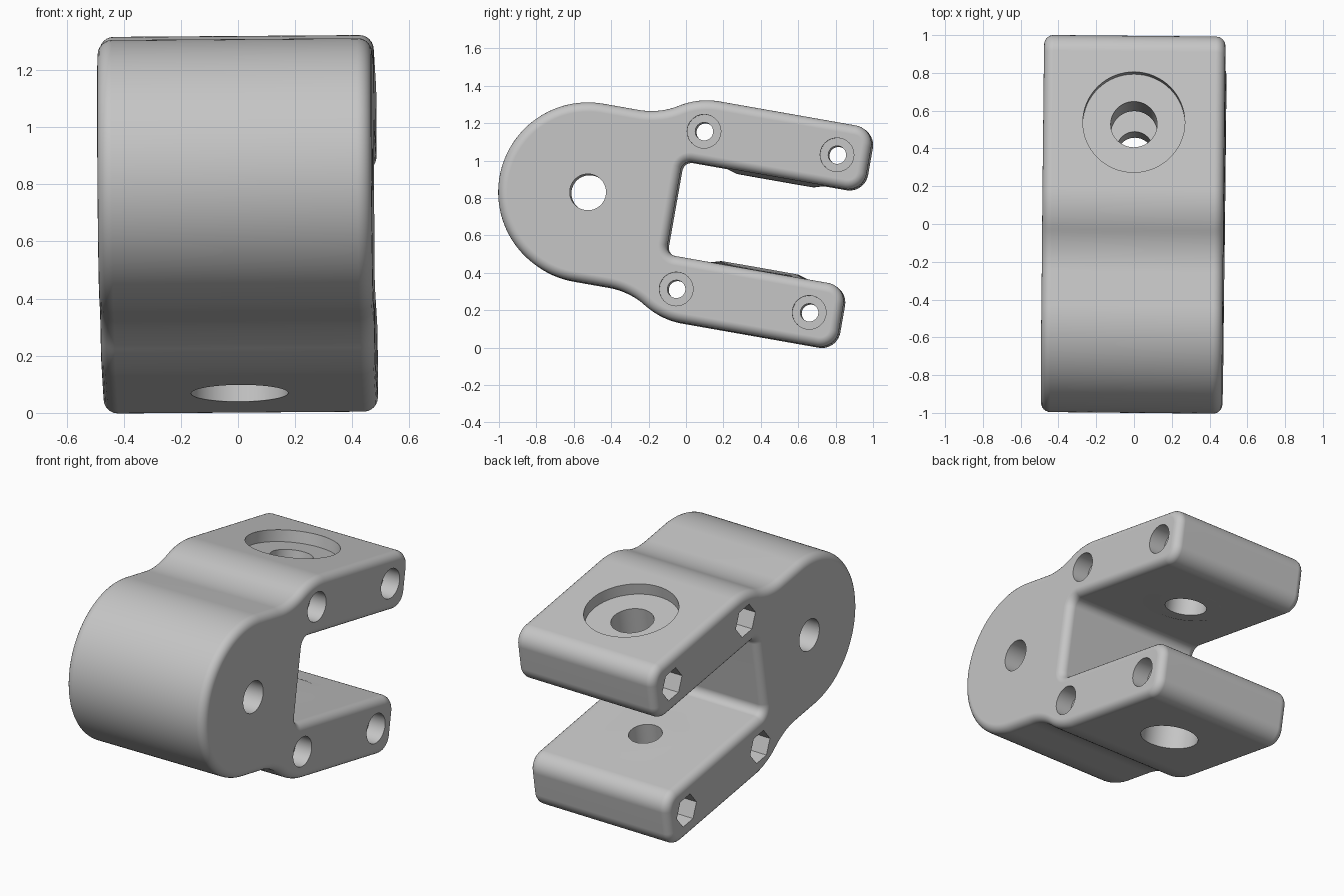
import bpy, bmesh, math
from mathutils import Matrix, Vector

if "Cube" in bpy.data.objects:
    bpy.data.objects.remove(bpy.data.objects["Cube"], do_unlink=True)

HALF_W = 0.48      # half the width along x
ARM_OUT = 0.6      # outer face of each arm
ARM_IN = 0.255     # inner face of each arm
ARM_END = 1.45     # tip of the arms
SLOT_END = 0.468   # bottom of the slot
PIVOT_R = 0.48     # rounded pivot end
BORE_Y = 0.97      # axis of the big bores
EDGE_R = 0.05

grey = bpy.data.materials.new("plain grey")
grey.use_nodes = True
colour = (0.56, 0.56, 0.56, 1)
grey.diffuse_color = colour
grey.node_tree.nodes["Principled BSDF"].inputs["Base Color"].default_value = colour


def make_object(name, bm):
    bmesh.ops.recalc_face_normals(bm, faces=bm.faces)
    mesh = bpy.data.meshes.new(name)
    bm.to_mesh(mesh)
    bm.free()
    mesh.materials.append(grey)
    ob = bpy.data.objects.new(name, mesh)
    bpy.context.collection.objects.link(ob)
    return ob


def arc(cy, cz, r, start, end, steps):
    angles = [math.radians(start + (end - start) * i / steps) for i in range(steps + 1)]
    return [(cy + r * math.cos(a), cz + r * math.sin(a)) for a in angles]


def s_curve(y0, z0, y1, z1, steps=12):
    """Two equal tangent arcs joining two parallel edges."""
    dy, dz = y1 - y0, z1 - z0
    r = (dy * dy + dz * dz) / (4 * dz)
    turn = math.degrees(2 * math.atan2(dz, dy))
    first = arc(y0, z0 + r, r, -90, -90 + turn, steps)
    second = arc(y1, z1 - r, r, 90 + turn, 90, steps)
    return first + second[1:]


def clevis_profile():
    """Upper half from the pivot end to the slot, then mirrored."""
    c, f = 0.1, 0.05
    half = arc(0, 0, PIVOT_R, 180, 90, 32)
    half += s_curve(0.19, PIVOT_R, 0.61, ARM_OUT)
    half += arc(ARM_END - c, ARM_OUT - c, c, 90, 0, 10)
    half += arc(ARM_END - c, ARM_IN + c, c, 0, -90, 10)
    half += arc(SLOT_END + f, ARM_IN - f, f, 90, 180, 8)
    return half + [(y, -z) for y, z in reversed(half[1:])]


def clevis_body():
    bm = bmesh.new()
    ring = [bm.verts.new((-HALF_W, y, z)) for y, z in clevis_profile()]
    cap = bm.faces.new(ring)
    out = bmesh.ops.extrude_face_region(bm, geom=[cap], use_keep_orig=True)
    moved = [g for g in out["geom"] if isinstance(g, bmesh.types.BMVert)]
    bmesh.ops.translate(bm, verts=moved, vec=(2 * HALF_W, 0, 0))
    bmesh.ops.recalc_face_normals(bm, faces=bm.faces)
    rims = [e for e in bm.edges if abs(e.verts[0].co.x - e.verts[1].co.x) < 0.001]
    bmesh.ops.bevel(bm, geom=rims, offset=EDGE_R, offset_type='OFFSET',
                    segments=6, profile=0.5, affect='EDGES', clamp_overlap=False)
    return make_object("clevis_bracket", bm)


def round_bar(start, end, r1, r2=None, sides=48):
    """Solid bar or cone between two points."""
    start, end = Vector(start), Vector(end)
    axis = end - start
    turn = Matrix.Rotation(math.pi / 2, 4, 'Y') if abs(axis.x) > 0 else Matrix()
    bm = bmesh.new()
    bmesh.ops.create_cone(bm, cap_ends=True, segments=sides, radius1=r1,
                          radius2=r1 if r2 is None else r2, depth=axis.length,
                          matrix=Matrix.Translation((start + end) / 2) @ turn)
    return make_object("helper_bar", bm)


def combine(body, tool, operation):
    mod = body.modifiers.new("combine", 'BOOLEAN')
    mod.operation = operation
    mod.solver = 'EXACT'
    mod.object = tool
    bpy.context.view_layer.objects.active = body
    bpy.ops.object.modifier_apply(modifier=mod.name)
    bpy.data.objects.remove(tool, do_unlink=True)


def cut(body, *args, **kwargs):
    combine(body, round_bar(*args, **kwargs), 'DIFFERENCE')


body = clevis_body()

# Low tapered bosses on the inner arm faces
rise, spread = 0.018, 0.06
low, deep = ARM_IN - rise, ARM_IN + rise
combine(body, round_bar((0, BORE_Y, low), (0, BORE_Y, deep), 0.21, 0.21 + 2 * spread), 'UNION')
combine(body, round_bar((0, BORE_Y, -deep), (0, BORE_Y, -low), 0.21 + 2 * spread, 0.21), 'UNION')

# Stepped bores through the arms
cut(body, (0, BORE_Y, 0.1), (0, BORE_Y, 0.8), 0.123)
cut(body, (0, BORE_Y, 0.53), (0, BORE_Y, 0.8), 0.27, sides=64)
cut(body, (0, BORE_Y, -0.8), (0, BORE_Y, -0.1), 0.096)
cut(body, (0, BORE_Y, -0.8), (0, BORE_Y, -0.42), 0.17)

# Pivot hole
cut(body, (-1, 0, 0), (1, 0, 0), 0.097)

# Screw holes with round head recesses on one side and hex nut pockets on the other
for y in (0.555, 1.277):
    for z in (-0.428, 0.428):
        cut(body, (-1, y, z), (1, y, z), 0.048, sides=32)
        cut(body, (HALF_W - 0.11, y, z), (1, y, z), 0.09, sides=40)
        cut(body, (-1, y, z), (-HALF_W + 0.11, y, z), 0.097, sides=6)

# Lean the bracket into its resting pose
body.data.transform(Matrix.Translation((0.003, -0.52, 0.828))
                    @ Matrix.Rotation(-0.0096, 4, 'Z')
                    @ Matrix.Rotation(-0.0073, 4, 'Y')
                    @ Matrix.Rotation(math.radians(-10), 4, 'X'))
body.data.transform(Matrix.Translation((-0.011, 0, 0)))

# Smooth shading with crisp hole rims
bpy.ops.object.select_all(action='DESELECT')
body.select_set(True)
bpy.context.view_layer.objects.active = body
bpy.ops.object.shade_smooth_by_angle(angle=math.radians(30))
normals = body.modifiers.new("even_normals", 'WEIGHTED_NORMAL')
normals.keep_sharp = True
